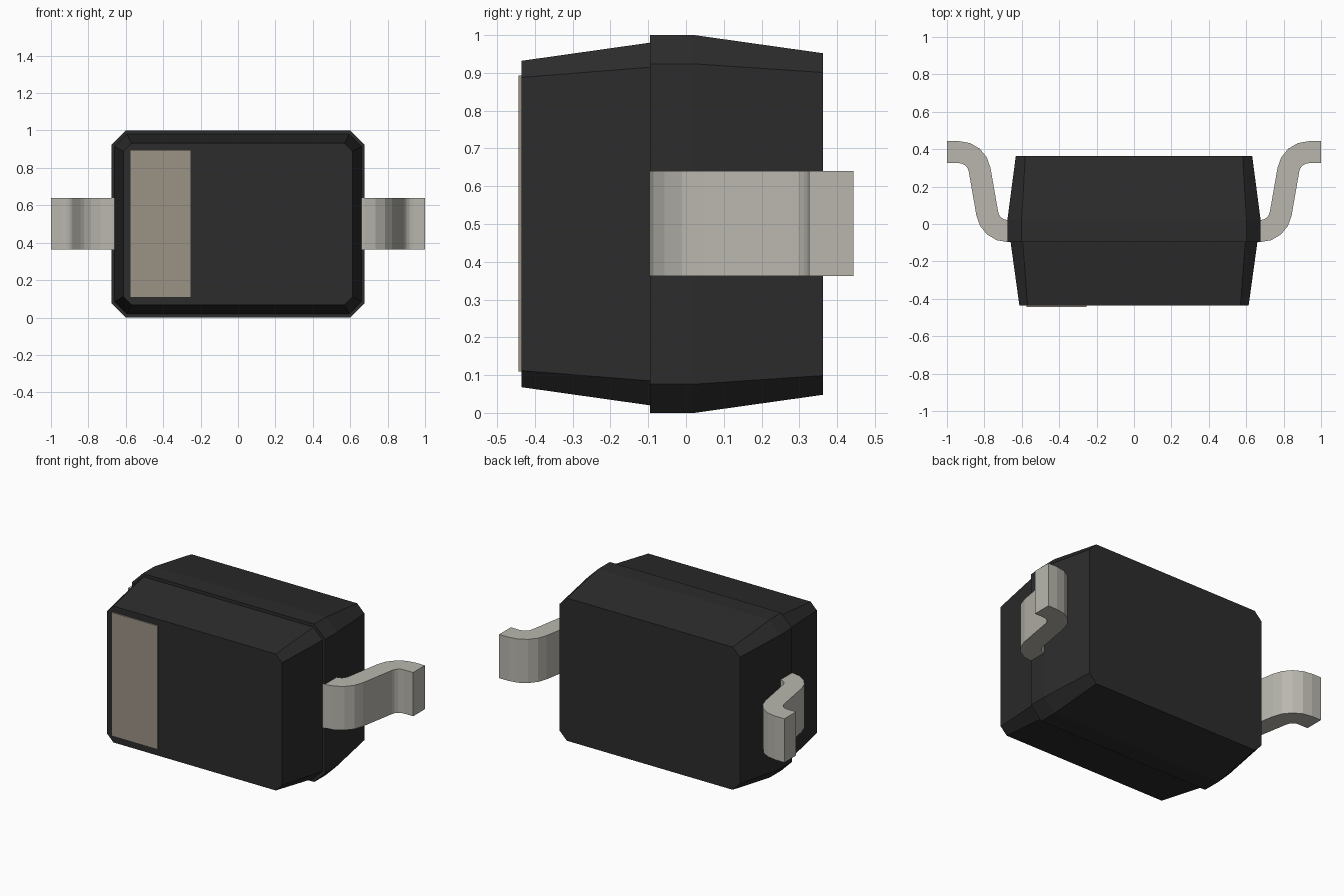
import bpy, bmesh
from math import sin, cos, radians

if "Cube" in bpy.data.objects:
    bpy.data.objects.remove(bpy.data.objects["Cube"])


def material(name, rgb):
    m = bpy.data.materials.new(name)
    m.diffuse_color = (*rgb, 1)
    m.use_nodes = True
    m.node_tree.nodes["Principled BSDF"].inputs["Base Color"].default_value = m.diffuse_color
    return m


def loft(name, sections, mat):
    """Skin matching rings of points, cap both ends."""
    bm = bmesh.new()
    rings = [[bm.verts.new(p) for p in s] for s in sections]
    n = len(rings[0])
    for a, b in zip(rings, rings[1:]):
        for i in range(n):
            j = (i + 1) % n
            bm.faces.new((a[i], a[j], b[j], b[i]))
    bm.faces.new(rings[0])
    bm.faces.new(rings[-1])
    bmesh.ops.recalc_face_normals(bm, faces=bm.faces)
    me = bpy.data.meshes.new(name)
    bm.to_mesh(me)
    bm.free()
    me.materials.append(mat)
    ob = bpy.data.objects.new(name, me)
    bpy.context.collection.objects.link(ob)
    return ob


def octagon(y, hx, hz, cut):
    """Rectangle with clipped corners, centred on z = 0.5."""
    pts = [(hx, hz - cut), (hx - cut, hz), (cut - hx, hz), (-hx, hz - cut)]
    pts += [(-x, -z) for x, z in pts]
    return [(x, y, 0.5 + z) for x, z in pts]


def arc(cx, cy, r, a0, a1, steps=4):
    angles = [radians(a0 + (a1 - a0) * i / steps) for i in range(steps + 1)]
    return [(cx + r * cos(a), cy + r * sin(a)) for a in angles]


black = material("black_plastic", (0.025, 0.025, 0.025))
metal = material("tinned_metal", (0.48, 0.47, 0.42))
beige = material("beige_print", (0.33, 0.29, 0.235))

# Moulded case: slightly smaller front half against a stepped back half
loft("case_front", [octagon(-0.435, 0.613, 0.432, 0.044),
                    octagon(-0.095, 0.66, 0.48, 0.065)], black)
loft("case_back", [octagon(-0.095, 0.677, 0.5, 0.076),
                   octagon(0.022, 0.677, 0.5, 0.076),
                   octagon(0.363, 0.632, 0.452, 0.051)], black)

# Marking stripe on the front face
loft("polarity_stripe", [[(x, y, z) for x, z in
                          ((-0.575, 0.11), (-0.255, 0.11), (-0.255, 0.893), (-0.575, 0.893))]
                         for y in (-0.443, -0.43)], beige)

# S-bent leads: outer side out to the foot, inner side back
outline = [(0.6, -0.097)] + arc(0.675, 0.073, 0.17, -90, -9) \
    + arc(0.935, 0.273, 0.052, 171, 90) + [(1, 0.325), (1, 0.443)] \
    + arc(0.935, 0.273, 0.17, 90, 171) + arc(0.675, 0.073, 0.052, -9, -90) + [(0.6, 0.021)]
for side, s in (("left", -1), ("right", 1)):
    loft(side + "_lead", [[(s * x, y, z) for x, y in outline] for z in (0.363, 0.64)], metal)
